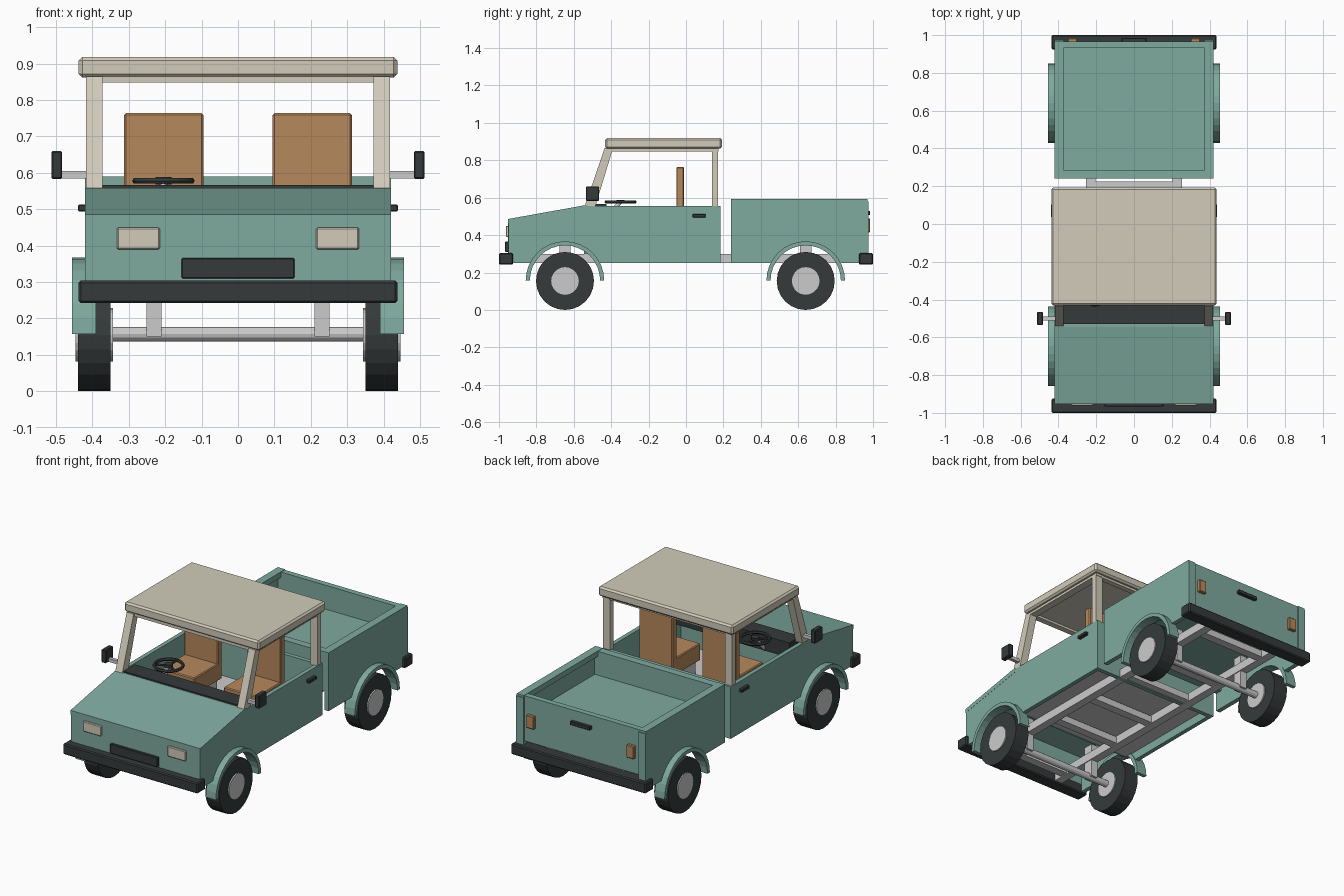
import bpy, bmesh
from math import sin, cos, pi, asin
from mathutils import Vector, Matrix

if "Cube" in bpy.data.objects:
    bpy.data.objects.remove(bpy.data.objects["Cube"])


def mat(name, c):
    m = bpy.data.materials.new(name)
    m.diffuse_color = (*c, 1)
    m.use_nodes = True
    m.node_tree.nodes["Principled BSDF"].inputs["Base Color"].default_value = m.diffuse_color
    return m


TEAL = mat("teal_paint", (0.21, 0.40, 0.345))
CREAM = mat("cream_paint", (0.64, 0.60, 0.49))
TAN = mat("tan_seat", (0.47, 0.25, 0.11))
DARK = mat("dark_rubber", (0.035, 0.042, 0.042))


def finish(name, bm, m=None, bevel=0):
    bmesh.ops.recalc_face_normals(bm, faces=bm.faces)
    me = bpy.data.meshes.new(name)
    bm.to_mesh(me)
    bm.free()
    ob = bpy.data.objects.new(name, me)
    bpy.context.collection.objects.link(ob)
    if m:
        me.materials.append(m)
    if bevel:
        b = ob.modifiers.new("bevel", 'BEVEL')
        b.width, b.segments = bevel, 1
    return ob


def box(name, x0, x1, y0, y1, z0, z1, m=None, bevel=0):
    bm = bmesh.new()
    c = Vector((x0 + x1, y0 + y1, z0 + z1)) / 2
    bmesh.ops.create_cube(bm, size=1, matrix=Matrix.Translation(c)
                          @ Matrix.Diagonal((x1 - x0, y1 - y0, z1 - z0, 1)))
    return finish(name, bm, m, bevel)


def prism(name, pts, x0, x1, m=None):
    """Side profile of (y, z) points extruded along x."""
    bm = bmesh.new()
    f = bm.faces.new([bm.verts.new((x0, y, z)) for y, z in pts])
    r = bmesh.ops.extrude_face_region(bm, geom=[f])
    bmesh.ops.translate(bm, vec=(x1 - x0, 0, 0),
                        verts=[v for v in r["geom"] if isinstance(v, bmesh.types.BMVert)])
    return finish(name, bm, m)


def rod(name, a, b, r, m=None, n=12, bevel=0):
    a, b = Vector(a), Vector(b)
    d = b - a
    bm = bmesh.new()
    bmesh.ops.create_cone(bm, cap_ends=True, segments=n, radius1=r, radius2=r, depth=d.length,
                          matrix=Matrix.Translation((a + b) / 2)
                          @ d.to_track_quat('Z', 'Y').to_matrix().to_4x4())
    return finish(name, bm, m, bevel)


def arc(cy, cz, r, a0, a1, n=14):
    return [(cy + r * cos(a0 + (a1 - a0) * i / n), cz + r * sin(a0 + (a1 - a0) * i / n))
            for i in range(n + 1)]


def sided(x0, x1, s):
    return (x0, x1) if s > 0 else (-x1, -x0)


FY, RY, CZ = -0.647, 0.64, 0.157
A = asin((0.25 - CZ) / 0.19)

for s, side in ((1, "right"), (-1, "left")):
    # body sides with wheel arches
    prism(f"cab_side_{side}", [(-0.95, 0.25)] + arc(FY, CZ, 0.19, pi - A, A)
          + [(0.185, 0.25), (0.185, 0.555), (-0.545, 0.555), (-0.95, 0.482)],
          *sided(0.395, 0.42, s), TEAL)
    prism(f"bed_side_{side}", [(0.24, 0.25)] + arc(RY, CZ, 0.19, pi - A, A)
          + [(0.97, 0.25), (0.97, 0.585), (0.24, 0.585)], *sided(0.393, 0.42, s), TEAL)
    box(f"bed_rail_{side}", *sided(0.373, 0.42, s), 0.24, 0.97, 0.56, 0.592, TEAL)
    box(f"bed_post_{side}", *sided(0.373, 0.42, s), 0.93, 0.975, 0.25, 0.58, TEAL)

    # wheels, fenders and axle mounts
    for y, end in ((FY, "front"), (RY, "rear")):
        rod(f"{end}_tire_{side}", (s * 0.35, y, 0.155), (s * 0.44, y, 0.155), 0.155, DARK, 24)
        rod(f"{end}_hub_{side}", (s * 0.343, y, 0.155), (s * 0.447, y, 0.155), 0.074, None, 20)
        prism(f"{end}_fender_{side}", arc(y, CZ, 0.21, pi, 0, 16) + arc(y, CZ, 0.188, 0, pi, 16),
              *sided(0.39, 0.456, s), TEAL)
        box(f"{end}_axle_mount_{side}", *sided(0.21, 0.252, s), y - 0.03, y + 0.03, 0.15, 0.35)

    # frame rail
    box(f"frame_rail_{side}", *sided(0.205, 0.255, s), -0.93, 0.93, 0.25, 0.30)

    # roof pillars
    prism(f"front_pillar_{side}", [(-0.542, 0.553), (-0.485, 0.553), (-0.39, 0.865), (-0.435, 0.865)],
          *sided(0.373, 0.418, s), CREAM)
    box(f"rear_pillar_{side}", *sided(0.373, 0.418, s), 0.138, 0.172, 0.55, 0.865, CREAM)
    box(f"roof_side_rail_{side}", *sided(0.373, 0.418, s), -0.42, 0.175, 0.848, 0.865, CREAM)

    # mirror, door handle and lights
    box(f"mirror_{side}", *sided(0.483, 0.513, s), -0.535, -0.465, 0.583, 0.66, DARK, 0.004)
    box(f"mirror_arm_{side}", *sided(0.40, 0.49, s), -0.51, -0.49, 0.585, 0.605)
    box(f"door_handle_{side}", *sided(0.415, 0.44, s), 0.035, 0.105, 0.494, 0.513, DARK, 0.003)
    box(f"headlight_{side}", *sided(0.215, 0.333, s), -0.963, -0.94, 0.39, 0.45, CREAM, 0.004)
    box(f"tail_light_{side}", *sided(0.30, 0.35, s), 0.95, 0.984, 0.415, 0.49, TAN, 0.004)

    # seat
    x = sided(0.095, 0.313, s)
    box(f"seat_back_{side}", *x, -0.052, -0.01, 0.42, 0.764, TAN, 0.005)
    box(f"seat_cushion_{side}", *x, -0.27, -0.01, 0.40, 0.50, TAN, 0.005)
    box(f"seat_base_{side}", x[0] + 0.02, x[1] - 0.02, -0.25, -0.03, 0.32, 0.41)

# axles and frame cross members
for y, end in ((FY, "front"), (RY, "rear")):
    rod(f"{end}_axle", (-0.36, y, 0.157), (0.36, y, 0.157), 0.02)
for i, y in enumerate((-0.85, -0.42, -0.12, 0.2, 0.45, 0.83)):
    box(f"cross_member_{i + 1}", -0.21, 0.21, y - 0.025, y + 0.025, 0.255, 0.295)

# cab shell
box("front_panel", -0.40, 0.40, -0.952, -0.925, 0.25, 0.482, TEAL)
prism("hood", [(-0.952, 0.462), (-0.952, 0.486), (-0.545, 0.559), (-0.525, 0.559), (-0.525, 0.535)],
      -0.421, 0.421, TEAL)
box("firewall", -0.396, 0.396, -0.545, -0.52, 0.30, 0.55, TEAL)
box("cab_floor", -0.396, 0.396, -0.53, 0.17, 0.30, 0.322)
box("cab_back_wall", -0.396, 0.396, 0.158, 0.184, 0.25, 0.554, TEAL)
box("dashboard", -0.373, 0.373, -0.53, -0.425, 0.48, 0.567, DARK)

# roof
box("roof", -0.438, 0.438, -0.432, 0.193, 0.862, 0.919, CREAM, 0.01)
box("roof_front_rail", -0.373, 0.373, -0.425, -0.39, 0.848, 0.865, CREAM)
box("roof_rear_rail", -0.373, 0.373, 0.14, 0.172, 0.848, 0.865, CREAM)

# steering wheel: ring, spokes, hub and column
sx, sy, sz = -0.205, -0.35, 0.578
bm = bmesh.new()
N, K = 24, 6
ring = [[bm.verts.new((sx + (0.077 + 0.009 * cos(2 * pi * j / K)) * cos(2 * pi * i / N),
                       sy + (0.077 + 0.009 * cos(2 * pi * j / K)) * sin(2 * pi * i / N),
                       sz + 0.009 * sin(2 * pi * j / K))) for j in range(K)] for i in range(N)]
for i in range(N):
    for j in range(K):
        k, l = (i + 1) % N, (j + 1) % K
        bm.faces.new((ring[i][j], ring[k][j], ring[k][l], ring[i][l]))
finish("steering_wheel", bm, DARK)
for i in range(3):
    a = pi / 2 + i * 2 * pi / 3
    rod(f"steering_spoke_{i + 1}", (sx, sy, sz), (sx + 0.075 * cos(a), sy + 0.075 * sin(a), sz),
        0.007, DARK, 6)
rod("steering_hub", (sx, sy, sz - 0.01), (sx, sy, sz + 0.01), 0.022, DARK)
rod("steering_column", (sx, sy, sz), (sx, sy - 0.09, 0.48), 0.011)

# cargo bed
box("bed_floor", -0.394, 0.394, 0.25, 0.95, 0.425, 0.45, TEAL)
box("bed_front_wall", -0.394, 0.394, 0.24, 0.285, 0.36, 0.59, TEAL)
box("tailgate", -0.373, 0.373, 0.932, 0.966, 0.325, 0.59, TEAL)
box("tailgate_handle", -0.065, 0.065, 0.96, 0.985, 0.508, 0.53, DARK, 0.003)

# bumpers and grille
box("front_bumper", -0.438, 0.438, -1.0, -0.925, 0.242, 0.304, DARK, 0.006)
box("rear_bumper", -0.438, 0.438, 0.925, 1.0, 0.242, 0.304, DARK, 0.006)
box("grille", -0.155, 0.155, -0.967, -0.94, 0.31, 0.366, DARK, 0.003)
